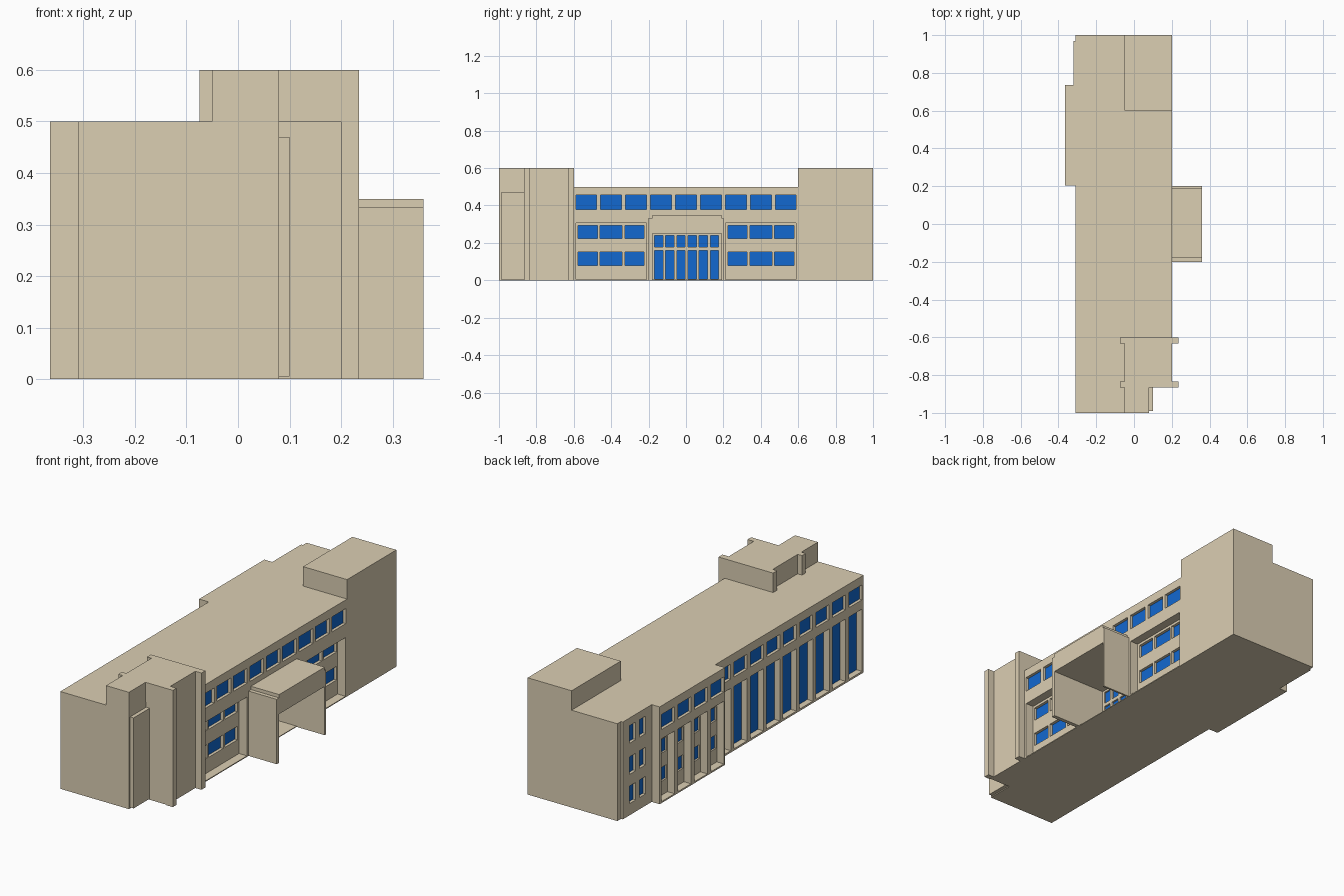
import bpy, bmesh

if "Cube" in bpy.data.objects:
    bpy.data.objects.remove(bpy.data.objects["Cube"])

def material(name, rgb):
    m = bpy.data.materials.new(name)
    m.diffuse_color = (*rgb, 1)
    m.use_nodes = True
    m.node_tree.nodes["Principled BSDF"].inputs["Base Color"].default_value = m.diffuse_color
    return m

STONE = material("stone", (0.71, 0.62, 0.45))
GLASS = material("blue_glass", (0.006, 0.14, 0.63))

def make(name, bm, mat):
    bmesh.ops.recalc_face_normals(bm, faces=bm.faces)
    me = bpy.data.meshes.new(name)
    bm.to_mesh(me)
    bm.free()
    me.materials.append(mat)
    ob = bpy.data.objects.new(name, me)
    bpy.context.collection.objects.link(ob)
    return ob

def add_prism(bm, pts, z0, z1):
    f = bm.faces.new([bm.verts.new((x, y, z0)) for x, y in pts])
    up = bmesh.ops.extrude_face_region(bm, geom=[f])["geom"]
    vs = [v for v in up if isinstance(v, bmesh.types.BMVert)]
    bmesh.ops.translate(bm, verts=vs, vec=(0, 0, z1 - z0))

def add_box(bm, x0, x1, y0, y1, z0, z1):
    x0, x1 = sorted((x0, x1))
    add_prism(bm, [(x0, y0), (x1, y0), (x1, y1), (x0, y1)], z0, z1)

def boxes(name, *dims):
    bm = bmesh.new()
    for d in dims:
        add_box(bm, *d)
    return make(name, bm, STONE)

def prism(name, pts, z0, z1):
    bm = bmesh.new()
    add_prism(bm, pts, z0, z1)
    return make(name, bm, STONE)

# Cutters: large recesses first, then window pockets inside them
recess, pocket, glass = bmesh.new(), bmesh.new(), bmesh.new()

def cut(bm, side, face, depth, yc, w, z0, z1, glazed=True):
    inner = face - side * depth
    add_box(bm, inner, face + side * 0.01, yc - w / 2, yc + w / 2, z0, z1)
    if glazed:
        add_box(glass, inner - side * 0.003, inner + side * 0.003,
                yc - w / 2, yc + w / 2, z0, z1)

PITCH = 0.4 / 3
FLOORS = ((0.08, 0.15), (0.224, 0.294))

# Right facade: top window row
for i in range(9):
    cut(pocket, 1, 0.20, 0.018, (i - 4) * PITCH, 0.112, 0.378, 0.455)
# Right facade: two recessed panels with two window rows
for s in (-1, 1):
    cut(recess, 1, 0.20, 0.045, s * 0.40, 0.375, 0.005, 0.307, False)
    for yc, w in ((0.526, 0.105), (0.40, 0.118), (0.276, 0.101)):
        for z0, z1 in FLOORS:
            cut(pocket, 1, 0.155, 0.018, s * yc, w, z0, z1)
# Entrance porch with glazed doors
cut(recess, 1, 0.20, 0.15, 0.005, 0.37, 0.004, 0.25, False)
for i in range(6):
    yc = 0.003 + (i - 2.5) * 0.0597
    for z0, z1 in ((0.008, 0.16), (0.178, 0.24)):
        cut(pocket, 1, 0.05, 0.012, yc, 0.044, z0, z1)

# Left facade: projecting bay block (4), then tall glazed bays (9)
for i in range(13):
    yc = 0.7333 - (i + 0.5) * PITCH
    face = -0.365 if i < 4 else -0.31
    cut(pocket, -1, face, 0.018, yc, 0.105, 0.378, 0.455)
    if i < 4:
        cut(recess, -1, face, 0.04, yc, 0.105, 0.008, 0.33, False)
        for z0, z1 in FLOORS:
            cut(pocket, -1, face + 0.04, 0.012, yc, 0.09, z0, z1)
    else:
        cut(recess, -1, face, 0.035, yc, 0.108, 0.01, 0.33)
# Left facade: small stair windows
for yc in (0.89, 0.81):
    for z0, z1 in ((0.06, 0.15), (0.21, 0.30), (0.37, 0.46)):
        cut(pocket, -1, -0.32, 0.018, yc, 0.05, z0, z1)

# Main block from its footprint
body = prism("main_block", [
    (-0.31, -1), (0.08, -1), (0.08, -0.86), (0.20, -0.86), (0.20, 1),
    (-0.31, 1), (-0.31, 0.97), (-0.32, 0.97), (-0.32, 0.735),
    (-0.365, 0.735), (-0.365, 0.205), (-0.31, 0.205)], 0, 0.5)
bpy.context.view_layer.objects.active = body
for name, bm in (("recess_cutter", recess), ("window_cutter", pocket)):
    cutter = make(name, bm, STONE)
    cutter.hide_render = True
    mod = body.modifiers.new(name, "BOOLEAN")
    mod.operation, mod.solver, mod.object = "DIFFERENCE", "EXACT", cutter
    bpy.ops.object.modifier_apply(modifier=mod.name)
    bpy.data.objects.remove(cutter, do_unlink=True)
make("window_glass", glass, GLASS)

# Raised roof blocks over both ends
boxes("rear_tower_top", (-0.05, 0.20, 0.60, 1.0, 0.5, 0.6))
prism("front_tower_top", [
    (-0.05, -1), (0.08, -1), (0.08, -0.865), (0.20, -0.865), (0.20, -0.60),
    (-0.075, -0.60), (-0.075, -0.632), (-0.05, -0.632),
    (-0.05, -0.835), (-0.075, -0.835), (-0.075, -0.865), (-0.05, -0.865)], 0.5, 0.6)
boxes("tower_fins", (0.20, 0.235, -0.865, -0.835, 0, 0.6),
      (0.20, 0.235, -0.632, -0.60, 0, 0.6))
boxes("corner_panel", (0.08, 0.10, -0.99, -0.86, 0.005, 0.47))

# Entrance canopy
boxes("canopy_walls", (0.20, 0.36, -0.20, -0.18, 0, 0.333),
      (0.20, 0.36, 0.19, 0.20, 0, 0.333))
boxes("canopy_roof", (0.20, 0.36, -0.18, 0.19, 0.25, 0.35))
